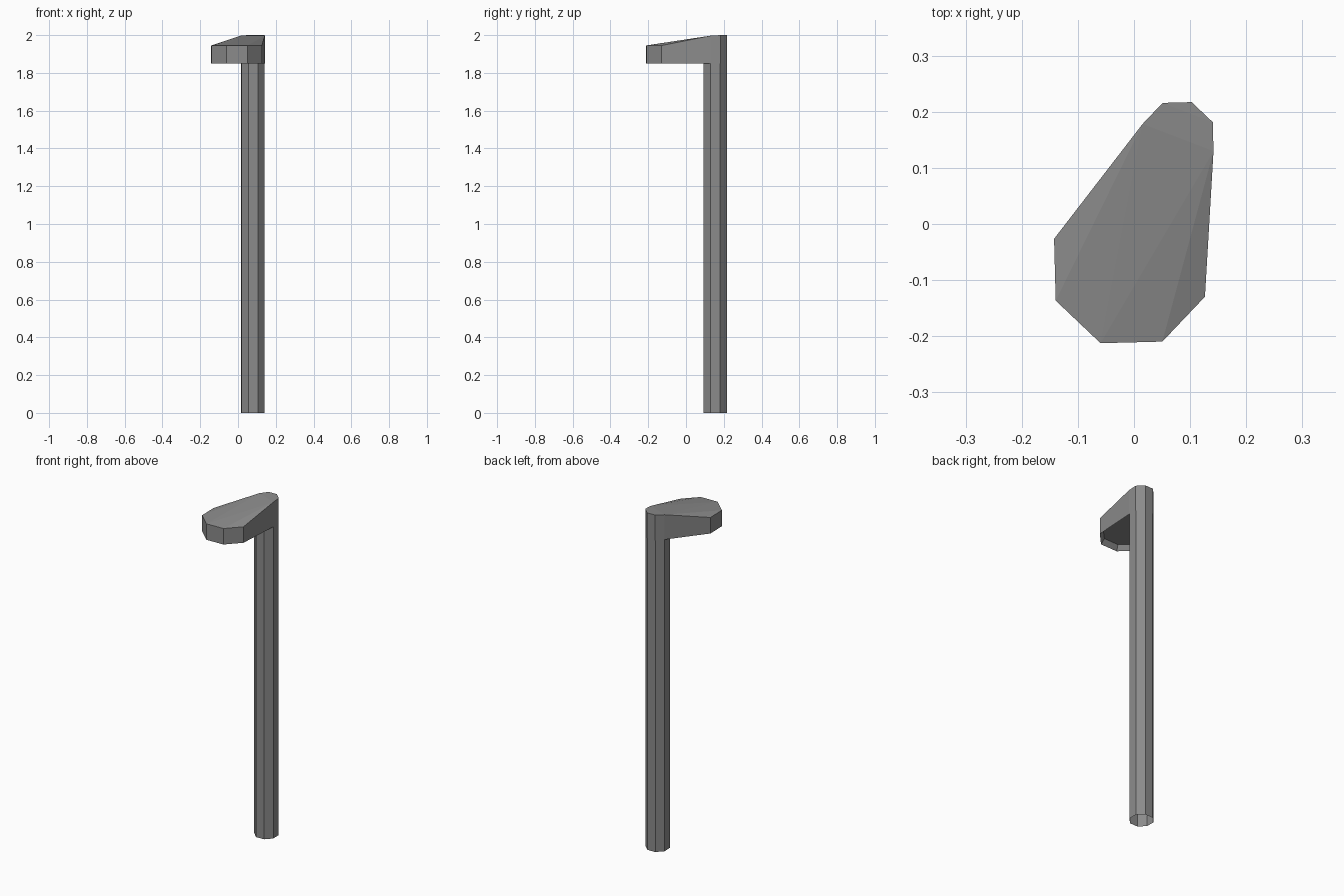
import bpy, bmesh, math

if "Cube" in bpy.data.objects:
    bpy.data.objects.remove(bpy.data.objects["Cube"])

POLE = (0.0785, 0.154)
LAMP = (-0.008, -0.078)
PHASE = math.radians(24)

grey = bpy.data.materials.new("metal grey")
grey.diffuse_color = (0.26, 0.26, 0.26, 1)
grey.use_nodes = True
grey.node_tree.nodes["Principled BSDF"].inputs["Base Color"].default_value = grey.diffuse_color


def octagon(center, r):
    return [(center[0] + r * math.cos(PHASE + i * math.pi / 4),
             center[1] + r * math.sin(PHASE + i * math.pi / 4)) for i in range(8)]


def finish(bm, name):
    mesh = bpy.data.meshes.new(name)
    bm.to_mesh(mesh)
    bm.free()
    mesh.materials.append(grey)
    obj = bpy.data.objects.new(name, mesh)
    bpy.context.collection.objects.link(obj)


# Pole: open octagonal tube
bm = bmesh.new()
lo, hi = ([bm.verts.new((x, y, z)) for x, y in octagon(POLE, 0.0665)] for z in (0, 1.9))
for i in range(8):
    j = (i + 1) % 8
    bm.faces.new((lo[i], lo[j], hi[j], hi[i]))
finish(bm, "pole")

# Lamp head: hull around the pole top and a wider, lower octagon
bm = bmesh.new()
for x, y in octagon(LAMP, 0.144):
    bm.verts.new((x, y, 1.85))
    bm.verts.new((x, y, 1.945))
for x, y in octagon(POLE, 0.0677):
    along = (x - POLE[0]) * 0.347 + (y - POLE[1]) * 0.938
    bm.verts.new((x, y, 1.85))
    bm.verts.new((x, y, 2 + 0.15 * min(0, along - 0.02)))
bmesh.ops.convex_hull(bm, input=bm.verts[:])
bmesh.ops.delete(bm, geom=[v for v in bm.verts if not v.link_faces], context='VERTS')
bmesh.ops.dissolve_limit(bm, angle_limit=math.radians(0.5), verts=bm.verts[:], edges=bm.edges[:])
bmesh.ops.recalc_face_normals(bm, faces=bm.faces[:])

# Recessed underside with a thin rim
under = [f for f in bm.faces if f.normal.z < -0.9]
bmesh.ops.inset_region(bm, faces=under, thickness=0.018, use_even_offset=True)
for v in {v for f in under for v in f.verts}:
    v.co.z = 1.88
finish(bm, "lamp_head")
